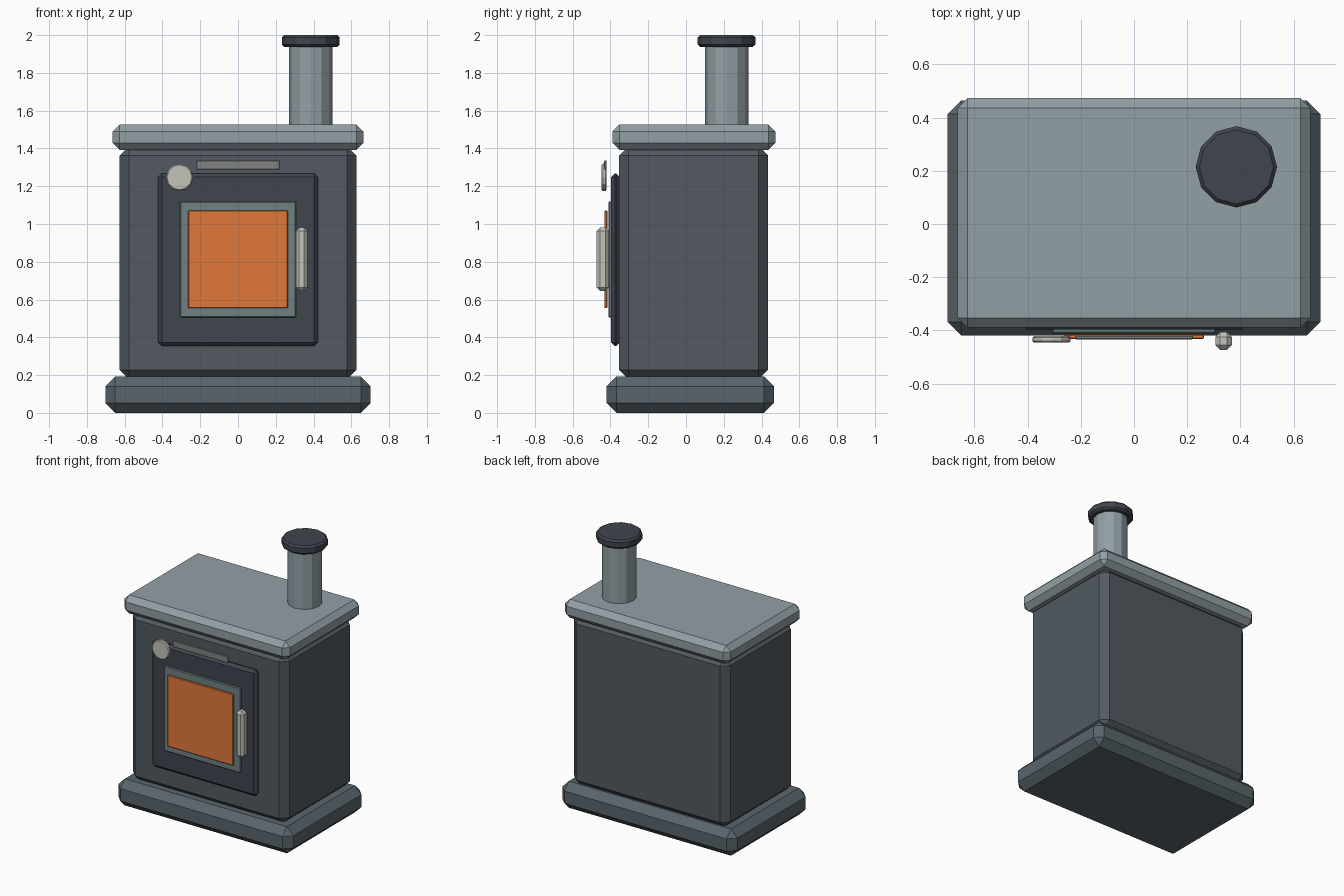
import bpy
from math import pi, radians

if "Cube" in bpy.data.objects:
    bpy.data.objects.remove(bpy.data.objects["Cube"])


def paint(name, rgb):
    m = bpy.data.materials.new(name)
    m.diffuse_color = (*rgb, 1)
    m.use_nodes = True
    m.node_tree.nodes["Principled BSDF"].inputs["Base Color"].default_value = m.diffuse_color
    return m


iron = paint("iron", (0.085, 0.102, 0.12))
base_iron = paint("base_iron", (0.1, 0.13, 0.15))
dark = paint("dark_iron", (0.05, 0.058, 0.075))
steel = paint("steel", (0.29, 0.35, 0.38))
rim = paint("window_rim", (0.16, 0.22, 0.23))
grille = paint("grille", (0.22, 0.23, 0.23))
pale = paint("pale_metal", (0.55, 0.55, 0.5))
fire = paint("fire", (0.75, 0.19, 0.04))


def finish(name, mat, bevel):
    o = bpy.context.object
    o.name = name
    o.data.materials.append(mat)
    if bevel:
        b = o.modifiers.new("chamfer", "BEVEL")
        b.width, b.segments = bevel, 1
        b.limit_method, b.angle_limit = "ANGLE", radians(50)
    return o


def box(name, x, y, z, mat, bevel=0):
    """Chamfered box from (min, max) ranges."""
    lo, hi = zip(x, y, z)
    bpy.ops.mesh.primitive_cube_add(size=1, location=[(a + b) / 2 for a, b in zip(lo, hi)])
    o = bpy.context.object
    o.scale = [b - a for a, b in zip(lo, hi)]
    bpy.ops.object.transform_apply(location=False, rotation=False, scale=True)
    return finish(name, mat, bevel)


def disc(name, loc, r, depth, mat, bevel=0, tilt=0):
    bpy.ops.mesh.primitive_cylinder_add(vertices=12, radius=r, depth=depth,
                                        location=loc, rotation=(tilt, 0, 0))
    return finish(name, mat, bevel)


# Main stacked body
box("base", (-0.702, 0.702), (-0.42, 0.465), (0, 0.193), base_iron, 0.052)
box("firebox", (-0.627, 0.627), (-0.355, 0.435), (0.178, 1.412), iron, 0.05)
box("top_slab", (-0.664, 0.664), (-0.39, 0.473), (1.393, 1.527), steel, 0.037)

# Foot pads set flush into the base
for side, sx in (("left", -0.45), ("right", 0.45)):
    for end, cy in (("front", -0.26), ("back", 0.30)):
        box(f"foot_{end}_{side}", (sx - 0.065, sx + 0.065),
            (cy - 0.065, cy + 0.065), (0, 0.1), base_iron)

# Door with window
box("door", (-0.423, 0.423), (-0.397, -0.35), (0.353, 1.268), dark, 0.02)
box("window_frame", (-0.307, 0.307), (-0.411, -0.385), (0.504, 1.119), rim, 0.005)
box("window_glass", (-0.264, 0.264), (-0.432, -0.416), (0.554, 1.072), fire, 0.004)

# Door fittings
box("door_handle", (0.306, 0.368), (-0.473, -0.407), (0.645, 0.981), pale, 0.018)
box("air_vent", (-0.221, 0.221), (-0.434, -0.42), (1.289, 1.336), grille, 0.003)
disc("damper_knob", (-0.31, -0.434, 1.247), 0.072, 0.025, pale, 0.006, pi / 2)

# Flue
disc("flue_pipe", (0.385, 0.215, 1.73), 0.115, 0.46, steel)
disc("flue_cap", (0.385, 0.215, 1.969), 0.153, 0.063, dark, 0.013)
